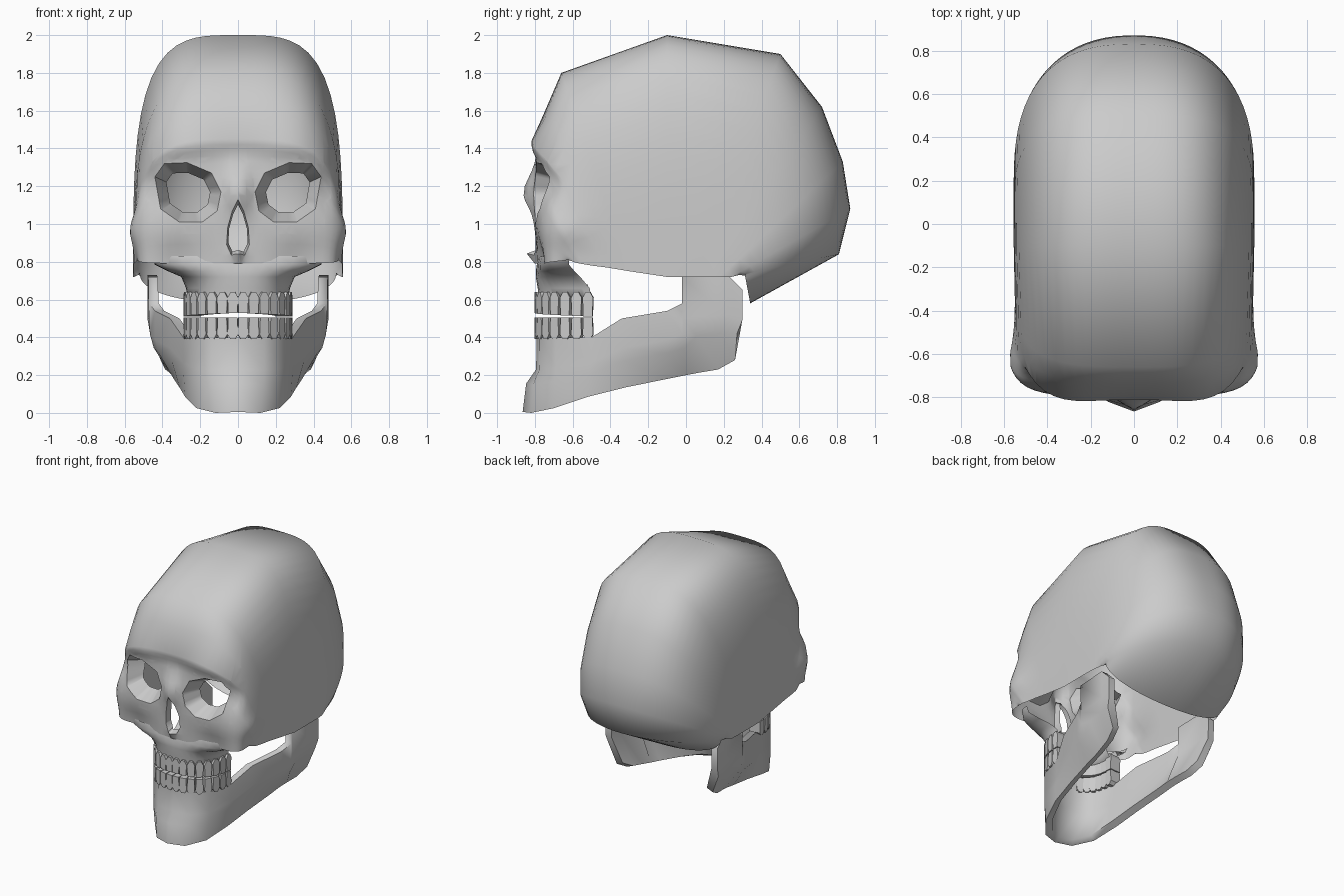
import bpy, bmesh, math
from mathutils import Vector

if "Cube" in bpy.data.objects:
    bpy.data.objects.remove(bpy.data.objects["Cube"])


def finish(name, bm, angle=45, mirror=True):
    bmesh.ops.recalc_face_normals(bm, faces=bm.faces[:])
    me = bpy.data.meshes.new(name)
    bm.to_mesh(me)
    bm.free()
    me.shade_smooth()
    me.set_sharp_from_angle(angle=math.radians(angle))
    ob = bpy.data.objects.new(name, me)
    bpy.context.collection.objects.link(ob)
    if mirror:
        m = ob.modifiers.new("mirror", 'MIRROR')
        m.use_clip = True
    return ob


def loft(bm, rows, closed=False):
    vs = [[bm.verts.new(p) for p in r] for r in rows]
    for a, b in zip(vs, vs[1:]):
        n = len(a)
        for j in range(n if closed else n - 1):
            k = (j + 1) % n
            bm.faces.new((a[j], a[k], b[k], b[j]))
    return vs


def superellipse(a, n):
    s, c = math.sin(a), max(math.cos(a), 0.0)
    k = (abs(s) ** n + c ** n) ** (-1 / n)
    return s * k, c * k


def gauss(v, c, s):
    return math.exp(-((v - c) / s) ** 2)


# Skull: midline profile (y, z) fanned out to the lower side edge (y, z),
# with roundness, half width and number of subdivisions
PROFILE = [
    (-.79, .79, -.62, .81, 4.0, .53, 4), (-.80, 1.0, -.60, .80, 4.0, .54, 4),
    (-.80, 1.2, -.56, .79, 4.0, .55, 4), (-.79, 1.36, -.50, .78, 3.8, .55, 3),
    (-.81, 1.45, -.42, .77, 3.6, .55, 2), (-.66, 1.80, -.30, .75, 3.3, .55, 1),
    (-.10, 2.00, -.10, .72, 3.6, .555, 1), (.50, 1.90, .05, .72, 3.3, .555, 1),
    (.72, 1.62, .12, .72, 2.8, .555, 1), (.83, 1.33, .18, .72, 2.6, .555, 1),
    (.87, 1.08, .24, .72, 2.3, .55, 1), (.81, .84, .28, .73, 2.0, .53, 1),
    (.34, .58, .31, .74, 2.2, .52, 1)]


def face_relief(x, y, z):
    if y < -.4:
        front = min(1, (-.4 - y) / .25)
        nose = .06 * gauss(x, 0, .06) * gauss(z, 1.16, .12)
        spine = .05 * gauss(x, 0, .03) * gauss(z, .84, .04)
        brow = .02 * gauss(x, .27, .15) * gauss(z, 1.40, .06)
        temple = .05 * gauss(x, .47, .07) * gauss(z, 1.20, .10)
        hollow = .04 * gauss(x, .32, .12) * gauss(z, .80, .10)
        y += front * (temple + hollow - nose - spine - brow)
    if x > .35:
        x += .025 * gauss(z, .97, .08) * gauss(y, -.63, .12)
    return x, y, z


rows = []
for i, p in enumerate(PROFILE):
    last = i == len(PROFILE) - 1
    q = p if last else PROFILE[i + 1]
    steps = p[6]
    for s in range(steps):
        my, mz, ey, ez, n, w = [a + (b - a) * s / steps for a, b in zip(p[:6], q[:6])]
        row = []
        for j in range(21):
            u, r = superellipse(math.pi / 2 * j / 20, n)
            row.append(face_relief(w * u, ey + (my - ey) * r, ez + (mz - ez) * r))
        rows.append(row)
bm = bmesh.new()
loft(bm, rows)


def cut_opening(poly, scale, depth):
    """Cut a convex opening in the face and turn its rim inwards."""
    cx = sum(p[0] for p in poly) / len(poly)
    cz = sum(p[1] for p in poly) / len(poly)
    sides = []
    for (x0, z0), (x1, z1) in zip(poly, poly[1:] + poly[:1]):
        no = Vector((z1 - z0, 0, x0 - x1)).normalized()
        co = Vector((x0, 0, z0))
        if no.dot(Vector((cx, 0, cz)) - co) > 0:
            no = -no
        sides.append((co, no))
    x_lo, x_hi = min(p[0] for p in poly), max(p[0] for p in poly)
    z_lo, z_hi = min(p[1] for p in poly), max(p[1] for p in poly)

    def near(c):
        return (c.y < -.55 and x_lo - .06 < c.x < x_hi + .06
                and z_lo - .06 < c.z < z_hi + .06)
    for co, no in sides:
        if abs(co.x) < 1e-6 and abs(no.z) < 1e-6:
            continue
        fs = [f for f in bm.faces if near(f.calc_center_median())]
        es = list({e for f in fs for e in f.edges})
        vs = list({v for f in fs for v in f.verts})
        bmesh.ops.bisect_plane(bm, geom=vs + es + fs, plane_co=co, plane_no=no, dist=1e-4)
    inside = [f for f in bm.faces if near(f.calc_center_median()) and all(
        no.dot(f.calc_center_median() - co) < 1e-4 for co, no in sides)]
    bmesh.ops.delete(bm, geom=inside, context='FACES')
    rim = [e for e in bm.edges if e.is_boundary and all(
        x_lo - .01 < v.co.x < x_hi + .01 and z_lo - .01 < v.co.z < z_hi + .01
        and v.co.y < -.5 for v in e.verts) and max(v.co.x for v in e.verts) > 1e-4]
    new = bmesh.ops.extrude_edge_only(bm, edges=rim)['geom']
    if x_lo < 1e-6:
        cx = 0
    for v in [g for g in new if isinstance(g, bmesh.types.BMVert)]:
        v.co.x = cx + (v.co.x - cx) * scale
        v.co.z = cz + (v.co.z - cz) * scale
        v.co.y += depth


# Eye sockets and nose opening
cut_opening([(.09, 1.17), (.11, 1.07), (.19, 1.01), (.31, 1.01), (.41, 1.08),
             (.44, 1.25), (.39, 1.32), (.27, 1.325), (.14, 1.27)], .66, .13)
cut_opening([(0, 1.13), (.03, 1.07), (.055, .98), (.06, .89), (.035, .835), (0, .845)], .85, .05)
finish("cranium", bm, 52)


def arch(a, w, front, back, n=2.4):
    u, r = superellipse(a, n)
    return w * u, back + (front - back) * r


# Upper jaw: z, half width, front y, back y, roundness, from cheek down and round inside
bm = bmesh.new()
rows = []
for z, w, f, b, n in [(.83, .46, -.78, -.62, 3.0), (.785, .44, -.79, -.62, 3.0),
                      (.75, .37, -.795, -.59, 2.8), (.72, .30, -.795, -.56, 2.5),
                      (.66, .275, -.785, -.51, 2.4), (.60, .265, -.78, -.50, 2.4),
                      (.60, .20, -.71, -.50, 2.4), (.68, .18, -.69, -.52, 2.4)]:
    rows.append([(*arch(math.pi / 2 * j / 10, w, f, b, n), z) for j in range(11)])
loft(bm, rows)
finish("upper_jaw", bm, 80)


# Teeth: pointed-root prisms set along the arch
def teeth(name, z_bite, z_neck, z_root, count=16):
    bm = bmesh.new()
    for i in range(count):
        a = math.pi * ((i + .5) / count - .5)
        c = Vector((*arch(a, .275, -.79, -.49), 0))
        t = (Vector((*arch(a + .02, .275, -.79, -.49), 0)) - c).normalized()
        inward = Vector((-t.y, t.x, 0))
        side = abs(i - (count - 1) / 2) / (count / 2)
        bite = z_bite - .02 * side if z_root > z_bite else z_bite
        depth = .04 + .04 * side
        outline = [(-.024, bite), (.024, bite), (.028, z_neck), (.012, z_root),
                   (-.012, z_root), (-.028, z_neck)]
        rings = [[c + t * s + inward * d + Vector((0, 0, z)) for s, z in outline]
                 for d in (-.012, depth)]
        vs = loft(bm, rings, closed=True)
        for r in vs:
            bm.faces.new(r)
    finish(name, bm, 20, mirror=False)


teeth("upper_teeth", .53, .61, .64)
teeth("lower_teeth", .505, .415, .39)

# Lower jaw: outer top edge and outer bottom edge from the chin to the hinge
TOP = [(0, -.79, .40), (.14, -.775, .40), (.24, -.69, .40), (.29, -.50, .40), (.36, -.34, .50),
       (.44, -.10, .54), (.47, -.02, .58), (.475, -.02, .72), (.48, .22, .73), (.48, .30, .65)]
BOTTOM = [(0, -.865, .005), (.12, -.82, .0), (.22, -.70, .025), (.28, -.52, .085), (.31, -.32, .135),
          (.34, -.10, .18), (.35, 0, .20), (.365, .08, .215), (.385, .17, .23), (.41, .26, .28)]
bm = bmesh.new()
rings = []
for i, (t, b) in enumerate(zip(TOP, BOTTOM)):
    a = min(i / 3, 1) * math.pi / 2
    t, b = Vector(t), Vector(b)
    d = t - b
    inset = Vector((-math.sin(a), math.cos(a), 0)) * .05
    upper = b + Vector((d.x * .97, d.y * .95, d.z * .57))
    lower = b + Vector((d.x * .80, d.y * .25, d.z * .38))
    rings.append([t, upper, lower, b, b + inset + Vector((0, 0, .02)), upper + inset, t + inset])
vs = loft(bm, rings, closed=True)
bm.faces.new(vs[-1])
finish("lower_jaw", bm, 70)
